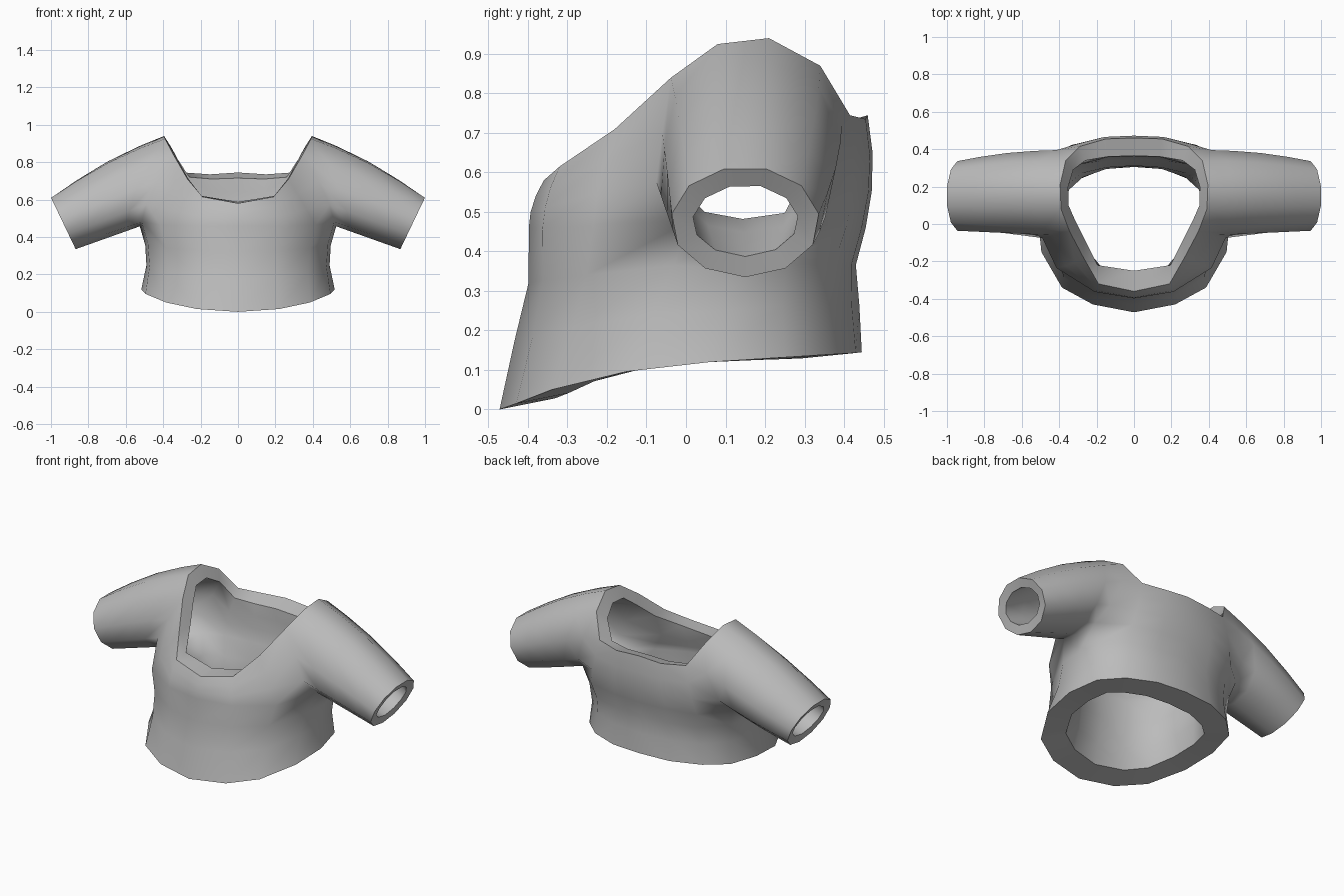
import bpy, bmesh
from math import sin, cos, pi, radians
from mathutils import Vector

old = bpy.data.objects.get("Cube")
if old:
    bpy.data.objects.remove(old)

# Fabric colour
fabric = bpy.data.materials.new("grey_fabric")
fabric.use_nodes = True
grey = (0.5, 0.5, 0.5, 1)
fabric.diffuse_color = grey
fabric.node_tree.nodes["Principled BSDF"].inputs["Base Color"].default_value = grey

# Half outlines from front centre to back centre, left side
hem = [(0, -.472, 0), (.22, -.43, .015), (.385, -.34, .05), (.495, -.15, .096), (.517, .06, .12),
       (.475, .25, .132), (.36, .36, .139), (.19, .43, .143), (0, .445, .145)]
chest = [(0, -.398, .46), (.21, -.363, .46), (.415, -.235, .465), (.515, .015, .48), (.525, .14, .457),
         (.507, .27, .475), (.355, .405, .46), (.17, .445, .46), (0, .455, .46)]
neck = [(0, -.36, .58), (.19, -.32, .615), (.27, -.18, .71), (.345, -.038, .84), (.39, .08, .925),
        (.395, .21, .94), (.365, .34, .87), (.29, .415, .745), (.15, .455, .735), (0, .46, .745)]
neck_lining = [(0, -.25, .588), (.195, -.22, .62), (.265, -.08, .71), (.315, .02, .8), (.35, .1, .865),
               (.352, .2, .872), (.325, .29, .82), (.26, .34, .72), (.14, .36, .71), (0, .365, .715)]
armhole_front = [(.49, -.075, .575), (.43, -.06, .70)]
armhole_back = [(.475, .36, .56), (.415, .395, .72)]

bm = bmesh.new()
wall = {}
lining = {}


def loft(a, b, closed=False):
    n = len(a)
    for i in range(n if closed else n - 1):
        j = (i + 1) % n
        bm.faces.new((a[i], a[j], b[j], b[i]))


hem_verts = []
for side in (1, -1):
    def put(co, thickness):
        v = bm.verts.new((co[0] * side, co[1], co[2]))
        wall[v] = thickness
        return v

    # Lower torso, pinched at the waist
    rows = []
    for t, pinch, side_pinch in ((0, 0, 0), (.38, .01, .04), (.7, .022, .01), (1, 0, 0)):
        row = []
        for a, b in zip(hem, chest):
            p = Vector(a).lerp(Vector(b), t)
            p -= Vector((p.x, p.y, 0)).normalized() * (pinch + side_pinch * p.x)
            row.append(put(p, .14 - .03 * t))
        rows.append(row)
    for a, b in zip(rows, rows[1:]):
        loft(a, b)
    hem_verts += rows[0]
    under = rows[-1]
    for v in under[3:6]:
        lining[v] = v.co + Vector((-.075 * side, 0, .015))

    # Upper front and back panels, leaving the armhole open
    top = [put(p, .09) for p in neck]
    for v, (x, y, z) in zip(top, neck_lining):
        lining[v] = Vector((x * side, y, z))
    front, back = [under[:4]], [under[5:]]
    for k in range(2):
        t = (k + 1) / 3

        def panel(low, high, bulge):
            return [put(Vector(a).lerp(Vector(b), t) + Vector((0, bulge, 0)), .11)
                    for a, b in zip(low, high)]
        front.append(panel(chest[:3], neck[:3], -.008) + [put(armhole_front[k], .07)])
        back.append([put(armhole_back[k], .07)] + panel(chest[6:], neck[7:], .014))
    front.append(top[:4])
    back.append(top[6:])
    for strip in (front, back):
        for a, b in zip(strip, strip[1:]):
            loft(a, b)

    # Sleeve from the armhole to the slanted cuff
    ring = under[3:6] + [back[1][0], back[2][0]] + top[6:2:-1] + [front[2][3], front[1][3]]
    start = [Vector((v.co.x * side, v.co.y, v.co.z)) for v in ring]
    step = 360 / len(ring)
    for t in (.22, .5, .77, 1):
        new = []
        for i, p in enumerate(start):
            ang = radians(270 + step * (i - 1))
            end = Vector((.935 + .067 * sin(ang), .15 + .188 * cos(ang), .475 + .14 * sin(ang)))
            q = p.lerp(end, t)
            q.y += .014 * sin(pi * t) * max(cos(ang), 0)
            q.z += .03 * sin(pi * t) * max(sin(ang), 0)
            new.append(put(q, .055))
        loft(ring, new, True)
        ring = new

# Join the halves along the centre
merge = bmesh.ops.find_doubles(bm, verts=bm.verts, dist=.001)["targetmap"]
bmesh.ops.weld_verts(bm, targetmap=merge)
bmesh.ops.recalc_face_normals(bm, faces=bm.faces)
foremost = min(bm.faces, key=lambda f: f.calc_center_median().y)
if foremost.normal.y > 0:
    bmesh.ops.reverse_faces(bm, faces=bm.faces)
bm.normal_update()

# Inner lining and flat rims at hem, neck and cuffs
outer_faces = list(bm.faces)
rims = [e for e in bm.edges if e.is_boundary]
hem_set = {v for v in hem_verts if v.is_valid}
inner = {}
for v in list(bm.verts):
    n = v.normal.copy()
    if v in hem_set:
        n.z = 0
        n.normalize()
        n.z = .2 * n.y if n.y < 0 else .1 * n.y
    inner[v] = bm.verts.new(lining.get(v, v.co - n * wall[v]))
for f in outer_faces:
    bm.faces.new([inner[v] for v in reversed(f.verts)])
for e in rims:
    a, b = e.verts
    if e.link_loops[0].vert != a:
        a, b = b, a
    bm.faces.new((b, a, inner[a], inner[b]))
    e.smooth = False
    bm.edges.get((inner[a], inner[b])).smooth = False
for f in bm.faces:
    f.smooth = True

mesh = bpy.data.meshes.new("cropped_shirt")
bm.to_mesh(mesh)
bm.free()
mesh.materials.append(fabric)
shirt = bpy.data.objects.new("cropped_shirt", mesh)
bpy.context.collection.objects.link(shirt)
